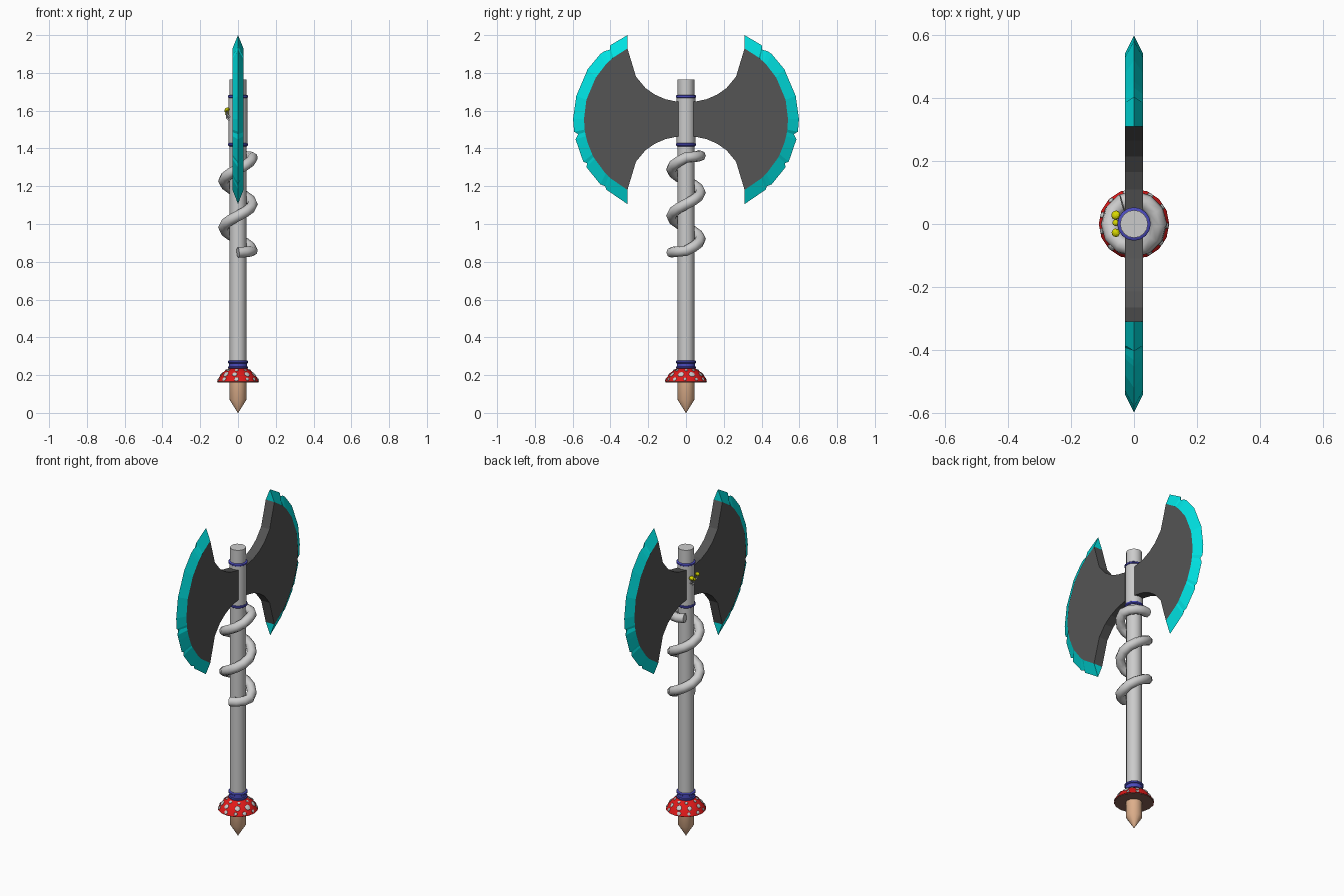
import bpy, bmesh, math, random
from mathutils import Vector

if "Cube" in bpy.data.objects:
    bpy.data.objects.remove(bpy.data.objects["Cube"])

random.seed(4)


def material(name, rgb):
    m = bpy.data.materials.new(name)
    m.diffuse_color = (*rgb, 1)
    m.use_nodes = True
    m.node_tree.nodes["Principled BSDF"].inputs["Base Color"].default_value = m.diffuse_color
    return m


DARK = material("dark_steel", (0.09, 0.09, 0.09))
CYAN = material("cyan", (0.0, 0.75, 0.75))
BLUE = material("blue", (0.07, 0.07, 0.5))
RED = material("red", (0.75, 0.01, 0.01))
WOOD = material("wood", (0.73, 0.43, 0.26))
BROWN = material("brown", (0.25, 0.12, 0.09))
YELLOW = material("yellow", (0.7, 0.7, 0.0))


def make(name, verts, faces, mat=None, smooth=True):
    me = bpy.data.meshes.new(name)
    me.from_pydata(verts, [], faces)
    bm = bmesh.new()
    bm.from_mesh(me)
    bmesh.ops.recalc_face_normals(bm, faces=bm.faces)
    bm.to_mesh(me)
    bm.free()
    if mat:
        me.materials.append(mat)
    if smooth:
        me.shade_smooth()
        me.set_sharp_from_angle(angle=math.radians(35))
    ob = bpy.data.objects.new(name, me)
    bpy.context.collection.objects.link(ob)
    return ob


def lathe(name, profile, mat=None, sides=16, smooth=True):
    """Revolve (radius, z) points about z and cap both ends."""
    verts = [(r * math.cos(2 * math.pi * i / sides), r * math.sin(2 * math.pi * i / sides), z)
             for r, z in profile for i in range(sides)]
    faces = [(k * sides + i, k * sides + (i + 1) % sides,
              (k + 1) * sides + (i + 1) % sides, (k + 1) * sides + i)
             for k in range(len(profile) - 1) for i in range(sides)]
    faces += [tuple(range(sides)), tuple(range(len(verts) - sides, len(verts)))]
    return make(name, verts, faces, mat, smooth)


def blob(name, loc, axis, scale, mat=None):
    """Small sphere whose local z points along axis."""
    bpy.ops.mesh.primitive_uv_sphere_add(segments=10, ring_count=6, radius=1, location=loc)
    ob = bpy.context.object
    ob.name = name
    ob.rotation_euler = Vector(axis).to_track_quat('Z', 'Y').to_euler()
    ob.scale = scale
    if mat:
        ob.data.materials.append(mat)
    return ob


def ring(name, z, r, h):
    lathe(name, [(r - 0.006, z - h), (r, z - h / 2), (r, z + h / 2), (r - 0.006, z + h)], BLUE)


def tube(name, points, radius, mat=None):
    cu = bpy.data.curves.new(name, 'CURVE')
    cu.dimensions = '3D'
    cu.bevel_depth = radius
    cu.bevel_resolution = 2
    cu.use_fill_caps = True
    sp = cu.splines.new('POLY')
    sp.points.add(len(points) - 1)
    for p, co in zip(sp.points, points):
        p.co = (*co, 1)
    ob = bpy.data.objects.new(name, cu)
    bpy.context.collection.objects.link(ob)
    if mat:
        cu.materials.append(mat)
    return ob


# Shaft, socket and blue bands
lathe("shaft", [(0.044, 0.2), (0.044, 1.765)])
lathe("socket", [(0.049, 1.415), (0.049, 1.68)])
ring("socket_ring_top", 1.675, 0.053, 0.008)
ring("socket_ring_bottom", 1.42, 0.053, 0.009)
lathe("pommel_band", [(0.048, 0.23), (0.048, 0.27)], BLUE)
ring("pommel_ring_top", 0.27, 0.054, 0.008)
ring("pommel_ring_bottom", 0.24, 0.053, 0.007)

# Mushroom pommel
lathe("stem_point", [(0.001, 0.0), (0.045, 0.07), (0.045, 0.19)], WOOD)
cap = [(0.112, 0.165), (0.098, 0.192), (0.078, 0.216), (0.046, 0.236)]
lathe("mushroom_cap", cap, RED)
lathe("mushroom_gills", [(0.108, 0.162), (0.109, 0.168)], BROWN)
for row, count, size in ((0, 11, 0.011), (1, 9, 0.015), (2, 8, 0.010)):
    (r0, z0), (r1, z1) = cap[row], cap[row + 1]
    for i in range(count):
        a = 2 * math.pi * (i + 0.45 * row) / count + random.uniform(-0.1, 0.1)
        n = Vector((math.cos(a) * (z1 - z0), math.sin(a) * (z1 - z0), r0 - r1))
        r, z, s = (r0 + r1) / 2, (z0 + z1) / 2, size * random.uniform(0.8, 1.15)
        blob("cap_spot", (r * math.cos(a), r * math.sin(a), z), n, (s, s, 0.004))

# Vine coiled around the shaft, with level ends
vine = []
for i in range(-3, 29):
    a = 2 * math.pi * i / 12
    z = 0.858 + 0.247 * min(max(i, 0), 24) / 12
    z += 0.003 * min(i, 0) + 0.003 * max(i - 24, 0)
    vine.append((0.077 * math.cos(a), 0.077 * math.sin(a), z))
tube("vine", vine, 0.028).data.splines[0].use_smooth = True

# Double blade: half outline, mirrored across y
T, CY, CZ = 0.029, 0.12, 1.555
edge = [(67, .484), (54, .482), (52.5, .464), (49, .476), (46, .48), (33.5, .48), (15, .477),
        (0, .478), (-8, .477), (-10, .458), (-13, .477), (-18, .474), (-28, .48), (-30, .466),
        (-32, .48), (-46, .48), (-49, .47), (-51, .48), (-67, .488)]
inner, outer = [], []
for deg, r in edge:
    a, b = math.radians(deg), math.radians(deg * 63.1 / 67)
    outer.append((CY + r * math.cos(a), CZ + r * math.sin(a)))
    inner.append((CY + 0.42 * math.cos(b), CZ + 0.42 * math.sin(b)))
waist = [(0.0, 0.09), (0.05, 0.093), (0.11, 0.106), (0.165, 0.13), (0.215, 0.165), (0.265, 0.225)]
outline = ([(y, CZ + h) for y, h in waist] + inner
           + [(y, CZ - h) for y, h in reversed(waist)])
n = len(outline)
verts = [(x, y, z) for x in (T, -T) for y, z in outline]
faces = [tuple(range(n)), tuple(range(n, 2 * n))]
faces += [(i, i + 1, n + i + 1, n + i) for i in range(n - 1)]
blades = [make("blade", verts, faces, DARK, False)]

# Cutting edge tapering to a chipped ridge
m = len(inner)
verts = ([(T, y, z) for y, z in inner] + [(-T, y, z) for y, z in inner]
         + [(0, y, z) for y, z in outer])
faces = [(0, m, 2 * m), (m - 1, 2 * m - 1, 3 * m - 1)]
for i in range(m - 1):
    for s in (0, m):
        faces.append((s + i, s + i + 1, 2 * m + i + 1, 2 * m + i))
blades.append(make("cutting_edge", verts, faces, CYAN, False))
for ob in blades:
    mod = ob.modifiers.new("mirror", 'MIRROR')
    mod.use_axis = (False, True, False)

# Tiny yellow mushrooms growing from the socket
for y, z, s in ((-0.028, 1.605, 0.014), (0.004, 1.585, 0.011), (0.028, 1.6, 0.015)):
    tube("sprout_stem", [(-0.042, y * 0.6, z - 0.04), (-0.058, y * 0.85, z - 0.025),
                         (-0.058, y, z)], 0.005)
    blob("sprout_cap", (-0.058, y, z), (-0.5, y * 8, 1), (s, s, s * 0.75), YELLOW)
